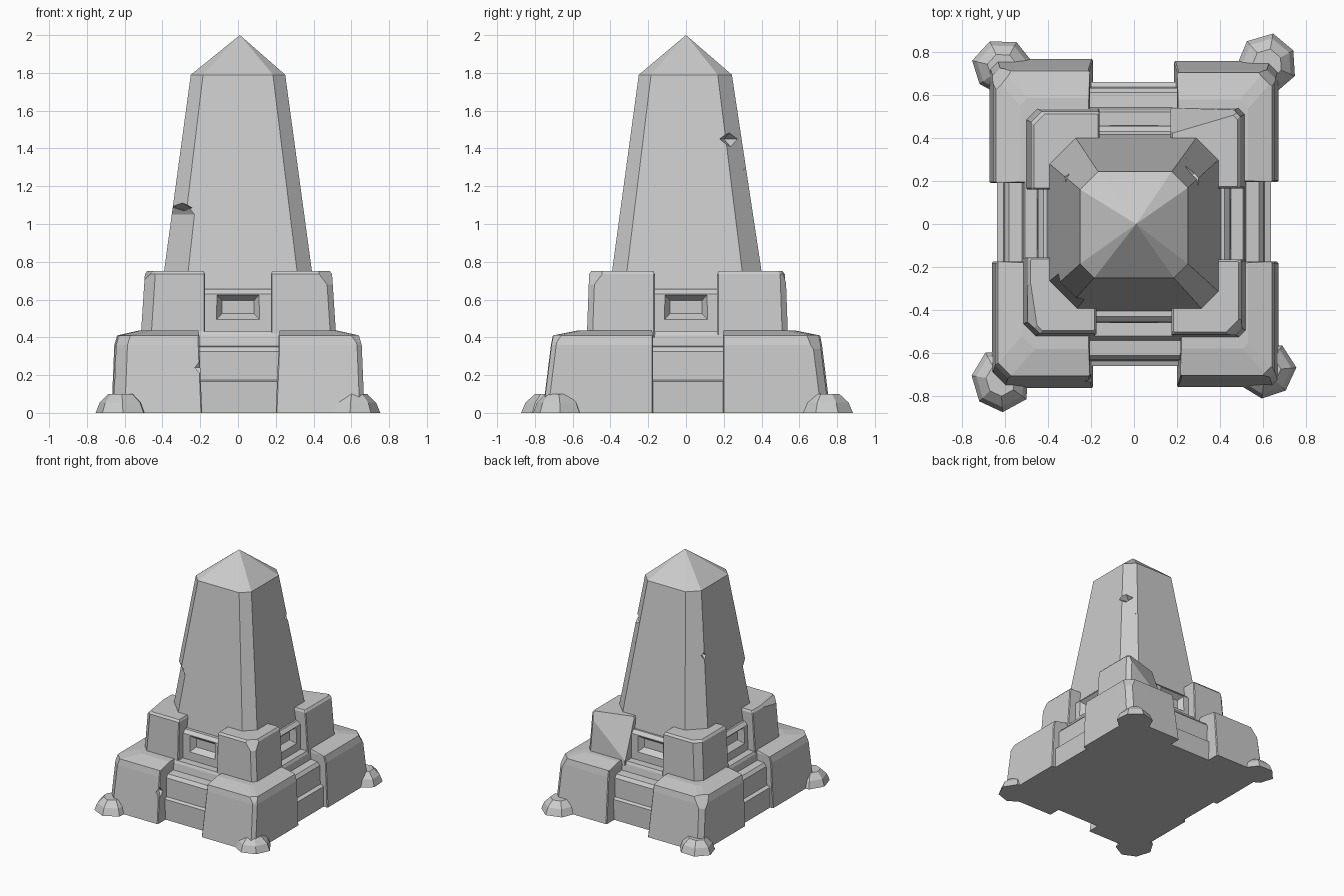
import bpy, bmesh, math, random
from mathutils import Vector, Matrix

if "Cube" in bpy.data.objects:
    bpy.data.objects.remove(bpy.data.objects["Cube"])

random.seed(4)


def loft(name, rings, apex=None):
    """Skin a stack of equal-length point rings; close with caps or an apex."""
    bm = bmesh.new()
    vr = [[bm.verts.new(p) for p in r] for r in rings]
    n = len(vr[0])
    for a, b in zip(vr, vr[1:]):
        for i in range(n):
            j = (i + 1) % n
            bm.faces.new((a[i], a[j], b[j], b[i]))
    bm.faces.new(vr[0][::-1])
    if apex:
        tip = bm.verts.new(apex)
        for i in range(n):
            bm.faces.new((vr[-1][i], vr[-1][(i + 1) % n], tip))
    else:
        bm.faces.new(vr[-1])
    return finish(name, bm)


def finish(name, bm):
    bmesh.ops.recalc_face_normals(bm, faces=bm.faces[:])
    me = bpy.data.meshes.new(name)
    bm.to_mesh(me)
    bm.free()
    ob = bpy.data.objects.new(name, me)
    bpy.context.collection.objects.link(ob)
    return ob


def oct_ring(x0, x1, y0, y1, c, z):
    """Rectangle with chamfered corners; c = front-left, front-right, back-right, back-left."""
    a, b, d, e = c
    return [Vector((x, y, z)) for x, y in (
        (x0, y0 + a), (x0 + a, y0), (x1 - b, y0), (x1, y0 + b),
        (x1, y1 - d), (x1 - d, y1), (x0 + e, y1), (x0, y1 - e))]


def corner_ring(sx, sy, xi, xo, yi, yo, c, z):
    """Corner block outline: only the outer corner gets the big chamfer."""
    cs = [0.006] * 4
    cs[{(-1, -1): 0, (1, -1): 1, (1, 1): 2, (-1, 1): 3}[(sx, sy)]] = c
    x, y = sorted((sx * xi, sx * xo)), sorted((sy * yi, sy * yo))
    return oct_ring(*x, *y, cs, z)


def chip(ob, point, normal):
    """Slice a piece off an object and fill the cut."""
    bm = bmesh.new()
    bm.from_mesh(ob.data)
    cut = bmesh.ops.bisect_plane(bm, geom=bm.verts[:] + bm.edges[:] + bm.faces[:],
                                 plane_co=point, plane_no=Vector(normal).normalized(),
                                 clear_outer=True)
    edges = [g for g in cut["geom_cut"] if isinstance(g, bmesh.types.BMEdge)]
    if edges:
        bmesh.ops.contextual_create(bm, geom=edges)
    bmesh.ops.recalc_face_normals(bm, faces=bm.faces[:])
    bm.to_mesh(ob.data)
    bm.free()


def carve(ob, cutter):
    """Subtract a cutter, then remove it."""
    cutter.hide_render = True
    mod = ob.modifiers.new("carve", 'BOOLEAN')
    mod.operation, mod.solver, mod.object = 'DIFFERENCE', 'EXACT', cutter
    bpy.context.view_layer.objects.active = ob
    bpy.ops.object.modifier_apply(modifier=mod.name)
    bpy.data.objects.remove(cutter)


def nick(ob, tip, inward, width, height, depth=0.2):
    """Wedge-shaped crack whose deepest point is tip."""
    bm = bmesh.new()
    rot = Vector(inward).to_track_quat('Z', 'Y').to_matrix().to_4x4()
    m = (Matrix.Translation(tip) @ rot @ Matrix.Translation((0, 0, -depth / 2))
         @ Matrix.Diagonal((width, height, depth, 1)))
    bmesh.ops.create_cone(bm, cap_ends=True, segments=4, radius1=1, radius2=0, depth=1, matrix=m)
    carve(ob, finish("nick_cutter", bm))


# Stepped core of the lower tier
steps = [(.635, .66, 0), (.635, .66, .165), (.605, .635, .175), (.60, .63, .325),
         (.58, .61, .35), (.52, .54, .355), (.515, .53, .41), (.505, .52, .43)]
loft("lower_core", [oct_ring(-x, x, -y, y, [.15] * 4, z) for x, y, z in steps])

# Core of the upper tier with a sunken panel on each side
upper = loft("upper_core", [oct_ring(-x, x, -y, y, [.1] * 4, z) for x, y, z in
                            [(.45, .46, .40), (.445, .455, .63), (.42, .43, .655)]])
for k in range(4):
    face = .455 if k % 2 == 0 else .445
    turn = Matrix.Rotation(k * math.pi / 2, 4, 'Z')
    rings = [[turn @ Vector((u * w, -d, .56 + v * h))
              for u, v in ((-1, -1), (1, -1), (1, 1), (-1, 1))]
             for d, w, h in ((face + .02, .125, .078), (face - .04, .085, .035))]
    carve(upper, loft("panel_cutter", rings))

# Corner blocks: sx, sy, inner x, outer x, inner y, outer y, corner chamfer
lower_specs = [(-1, -1, .205, .66, .175, .76, .06), (1, -1, .215, .67, .175, .757, .025),
               (1, 1, .20, .67, .195, .757, .04), (-1, 1, .205, .67, .19, .765, .035)]
upper_specs = [(-1, -1, .175, .515, .155, .52, .055), (1, -1, .175, .52, .165, .525, .03),
               (1, 1, .17, .515, .165, .54, .03), (-1, 1, .16, .50, .16, .535, .05)]
names = ["front_left", "front_right", "back_right", "back_left"]
low, high = {}, {}
for nm, (sx, sy, xi, xo, yi, yo, c) in zip(names, lower_specs):
    low[nm] = loft("lower_block_" + nm, [
        corner_ring(sx, sy, xi - .015, xo, yi, yo, c, 0),
        corner_ring(sx, sy, xi, xo - .015, yi, yo - .045, c, .36),
        corner_ring(sx, sy, xi, xo - .03, yi, yo - .055, c, .41),
        corner_ring(sx, sy, xi + .005, xo - .14, yi + .005, yo - .18, c, .435)])
for nm, (sx, sy, xi, xo, yi, yo, c) in zip(names, upper_specs):
    high[nm] = loft("upper_block_" + nm, [
        corner_ring(sx, sy, xi, xo, yi, yo, c, .40),
        corner_ring(sx, sy, xi, xo - .022, yi, yo - .012, c, .735),
        corner_ring(sx, sy, xi + .008, xo - .035, yi + .008, yo - .025, c, .752)])

# Worn corners and the leaning rear slab face
chip(high["back_right"], (.17, .42, .75), (-.029, .099, .037))
chip(high["front_right"], (.455, -.475, .75), (1, -1, .8))
chip(high["front_left"], (-.47, -.35, .75), (-1, -.15, .9))
chip(low["front_right"], (.62, -.68, .41), (1, -1, 1))
chip(low["back_right"], (.61, .67, .41), (1, 1, .7))
chip(low["back_left"], (-.61, .66, .41), (-1, .8, .8))
nick(low["front_left"], (-.245, -.67, .24), (-1, 1, 0), .09, .10, .16)

# Tapered shaft with chamfered corners and pyramid cap
def shaft_ring(z, fl):
    t = (z - .65) / 1.14
    mix = lambda a, b: a + (b - a) * t
    return oct_ring(mix(-.405, -.25), mix(.405, .25), mix(-.405, -.25), mix(.415, .243),
                    [fl, mix(.08, .065), mix(.105, .075), mix(.125, .083)], z)

shaft = loft("obelisk_shaft", [shaft_ring(.65, .13), shaft_ring(1.05, .12),
                               shaft_ring(1.10, .075), shaft_ring(1.79, .065)],
             apex=(.01, 0, 2.0))

# Cracks in the shaft corners
nick(shaft, (-.235, -.255, 1.06), (1, 1, -.5), .20, .05, .24)
nick(shaft, (.22, .20, 1.45), (-1, -.6, 0), .13, .07, .12)
nick(shaft, (.24, .30, 1.29), (-.5, -1, 0), .07, .06, .12)
nick(shaft, (-.28, .20, 1.30), (1, -.5, 0), .08, .08, .12)

# Low rocks at the four corners: centre, half sizes, turn
rocks = [(-.62, -.725, .14, .15, .3), (.61, -.68, .14, .135, .1),
         (.62, .74, .14, .14, .5), (-.61, .725, .14, .13, .2)]
for nm, (cx, cy, rx, ry, turn) in zip(names, rocks):
    wob = [random.uniform(.95, 1.05) for _ in range(7)]
    rings = [[Vector((cx + s * rx * w * math.cos(turn + i * math.tau / 7),
                      cy + s * ry * w * math.sin(turn + i * math.tau / 7), z))
              for i, w in enumerate(wob)]
             for s, z in ((1, 0), (.84, .055), (.5, .10))]
    loft("corner_rock_" + nm, rings)
